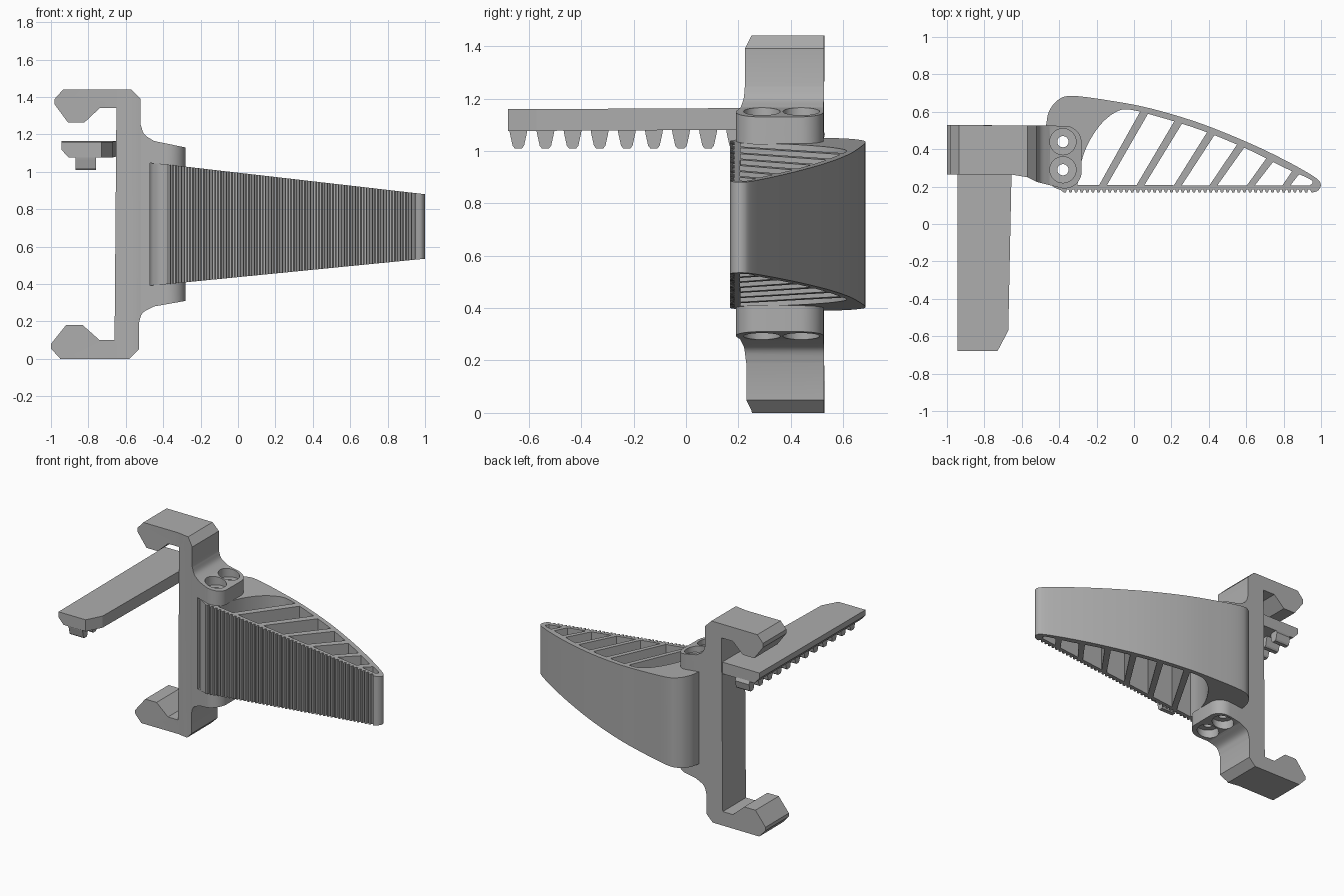
import bpy, bmesh, math
from mathutils import Vector

if "Cube" in bpy.data.objects:
    bpy.data.objects.remove(bpy.data.objects["Cube"], do_unlink=True)

grey = bpy.data.materials.new("mid grey")
grey.use_nodes = True
grey.diffuse_color = (0.42, 0.42, 0.42, 1)
grey.node_tree.nodes["Principled BSDF"].inputs["Base Color"].default_value = (0.42, 0.42, 0.42, 1)


def prism(name, points, start, end):
    """Join two copies of an outline; start and end map a point to 3D."""
    bm = bmesh.new()
    rings = [[bm.verts.new(f(*p)) for p in points] for f in (start, end)]
    n = len(points)
    for ring in rings:
        bm.faces.new(ring)
    for i in range(n):
        j = (i + 1) % n
        bm.faces.new((rings[0][i], rings[0][j], rings[1][j], rings[1][i]))
    bmesh.ops.recalc_face_normals(bm, faces=bm.faces)
    mesh = bpy.data.meshes.new(name)
    bm.to_mesh(mesh)
    bm.free()
    obj = bpy.data.objects.new(name, mesh)
    obj.data.materials.append(grey)
    bpy.context.collection.objects.link(obj)
    return obj


def upright(name, points, z0, z1):
    return prism(name, points, lambda x, y: (x, y, z0), lambda x, y: (x, y, z1))


def activate(obj):
    bpy.ops.object.select_all(action='DESELECT')
    obj.select_set(True)
    bpy.context.view_layer.objects.active = obj


def combine(obj, tool, operation):
    activate(obj)
    mod = obj.modifiers.new("bool", 'BOOLEAN')
    mod.operation, mod.solver, mod.object = operation, 'EXACT', tool
    bpy.ops.object.modifier_apply(modifier=mod.name)
    bpy.data.objects.remove(tool, do_unlink=True)


def circle(cx, cy, r, a0=0, a1=360, n=32):
    angles = [math.radians(a0 + (a1 - a0) * i / n) for i in range(n)]
    return [(cx + r * math.cos(a), cy + r * math.sin(a)) for a in angles]


def smooth_path(points, steps=6):
    """Catmull-Rom curve through the points."""
    p = [Vector(q) for q in points]
    p = [2 * p[0] - p[1]] + p + [2 * p[-1] - p[-2]]
    out = []
    for a, b, c, d in zip(p, p[1:], p[2:], p[3:]):
        for i in range(steps):
            t = i / steps
            q = 0.5 * (2 * b + (c - a) * t + (2 * a - 5 * b + 4 * c - d) * t * t
                       + (3 * b - a - 3 * c + d) * t ** 3)
            out.append(tuple(q))
    return out + [tuple(points[-1])]


def shade(obj):
    activate(obj)
    bpy.ops.object.shade_smooth_by_angle(angle=math.radians(30))


def arm_bottom(x, y):
    return (x, y, 0.39 + 0.0985 * (x + 0.475))


def arm_top(x, y):
    return (x, y, 1.05 - 0.115 * (x + 0.475))


HOLES = [(-0.38, 0.44), (-0.38, 0.29)]

# Clamp bracket: side profile trimmed by its plan outline
upper = [(-0.98, 1.36), (-0.98, 1.39), (-0.935, 1.44), (-0.57, 1.44), (-0.52, 1.39)]
upper += smooth_path([(-0.52, 1.25), (-0.5, 1.2), (-0.45, 1.165)])
upper += [(-0.28, 1.13), (-0.28, 1.025), (-0.47, 1.047)]
lower = [(-0.47, 0.392), (-0.28, 0.411), (-0.28, 0.31)]
lower += smooth_path([(-0.45, 0.28), (-0.51, 0.245), (-0.53, 0.19)])
lower += [(-0.53, 0.05), (-0.58, 0), (-0.95, 0), (-1, 0.055), (-1, 0.08),
          (-0.92, 0.18), (-0.83, 0.18), (-0.74, 0.1), (-0.66, 0.1)]
inner = [(-0.65, 1.34), (-0.74, 1.34), (-0.82, 1.265), (-0.91, 1.265)]
bracket = prism("clamp_bracket", upper + lower + inner,
                lambda x, z: (x, 0, z), lambda x, z: (x, 0.8, z))
plan = [(-1.1, 0.53), (-1.1, 0.265), (-0.66, 0.265), (-0.57, 0.25), (-0.52, 0.225)]
plan += circle(-0.37, 0.28, 0.09, 250, 360, 10) + circle(-0.37, 0.435, 0.09, 0, 90, 10)
plan += [(-0.37, 0.525)]
combine(bracket, upright("plan_tool", plan, -0.2, 1.7), 'INTERSECT')
for hx, hy in HOLES:
    combine(bracket, upright("bore", circle(hx, hy, 0.03), 0.2, 1.3), 'DIFFERENCE')
    combine(bracket, upright("top_seat", circle(hx, hy, 0.07), 1.1, 1.3), 'DIFFERENCE')
    combine(bracket, upright("bottom_seat", circle(hx, hy, 0.07), 0.1, 0.34), 'DIFFERENCE')
shade(bracket)

# Tapered blade with a curved back and a ribbed front
outline = smooth_path([(-0.47, 0.53), (-0.455, 0.6), (-0.41, 0.66), (-0.33, 0.685),
                       (-0.1, 0.655), (0.1, 0.615), (0.35, 0.54), (0.6, 0.44),
                       (0.8, 0.345), (0.96, 0.255), (0.998, 0.215), (0.985, 0.18),
                       (0.95, 0.167)])
RIBS, PITCH = 44, 0.03
for i in range(RIBS):
    x = 0.94 - i * PITCH
    outline += [(x, 0.185), (x - 0.009, 0.185), (x - 0.014, 0.168), (x - 0.025, 0.168)]
outline += smooth_path([(-0.39, 0.18), (-0.43, 0.198), (-0.46, 0.23), (-0.47, 0.27)], 4)
blade = prism("tapered_blade", outline, arm_bottom, arm_top)

# Hollow inside the blade
hollow = smooth_path([(-0.302, 0.208), (-0.29, 0.3), (-0.25, 0.42), (-0.18, 0.53),
                      (-0.1, 0.597), (-0.03, 0.612), (0.1, 0.582), (0.35, 0.505),
                      (0.6, 0.403), (0.8, 0.303), (0.93, 0.245), (0.955, 0.222),
                      (0.94, 0.206)])
combine(blade, upright("hollow_tool", hollow, 0, 1.5), 'DIFFERENCE')
for hx, hy in HOLES:
    combine(blade, upright("bore", circle(hx, hy, 0.03), 0.2, 1.3), 'DIFFERENCE')
shade(blade)

# Slanted webs across the hollow
WEBS = [(-0.17, 0.06, 0.6), (0.03, 0.245, 0.552), (0.23, 0.42, 0.492),
        (0.42, 0.58, 0.425), (0.62, 0.735, 0.348), (0.81, 0.875, 0.283)]
for i, (x0, x1, y1) in enumerate(WEBS):
    w = 0.021
    prism(f"web_{i + 1}", [(x0 - w, 0.2), (x0 + w, 0.2), (x1 + w, y1), (x1 - w, y1 + 0.012)],
          arm_bottom, arm_top)

# Toothed bar: cross-section along y with a clipped front corner
section = [(-0.945, 1.165), (-0.945, 1.125), (-0.905, 1.082), (-0.645, 1.082), (-0.645, 1.165)]
bar = prism("rack_bar", section, lambda x, z: (x, -0.68, z - 0.006), lambda x, z: (x, 0.52, z))
clip = [(-0.645, 0.55), (-0.655, 0.26), (-0.672, -0.57), (-0.73, -0.68),
        (-0.73, -0.8), (-1.1, -0.8), (-1.1, 0.55)]
combine(bar, upright("clip_tool", clip, 0.9, 1.3), 'INTERSECT')

# Teeth under the bar
for i in range(12):
    y = -0.64 + i * 0.1035
    s = 0.036 if i < 11 else 0.02
    tooth = [(y - s, 1.09), (y - 0.032, 1.065), (y - 0.022, 1.02), (y - 0.014, 1.01),
             (y + 0.014, 1.01), (y + 0.022, 1.02), (y + 0.032, 1.065), (y + s, 1.09)]
    prism(f"rack_tooth_{i + 1}", tooth,
          lambda a, z: (-0.87, a, z), lambda a, z: (-0.76, a, z))
